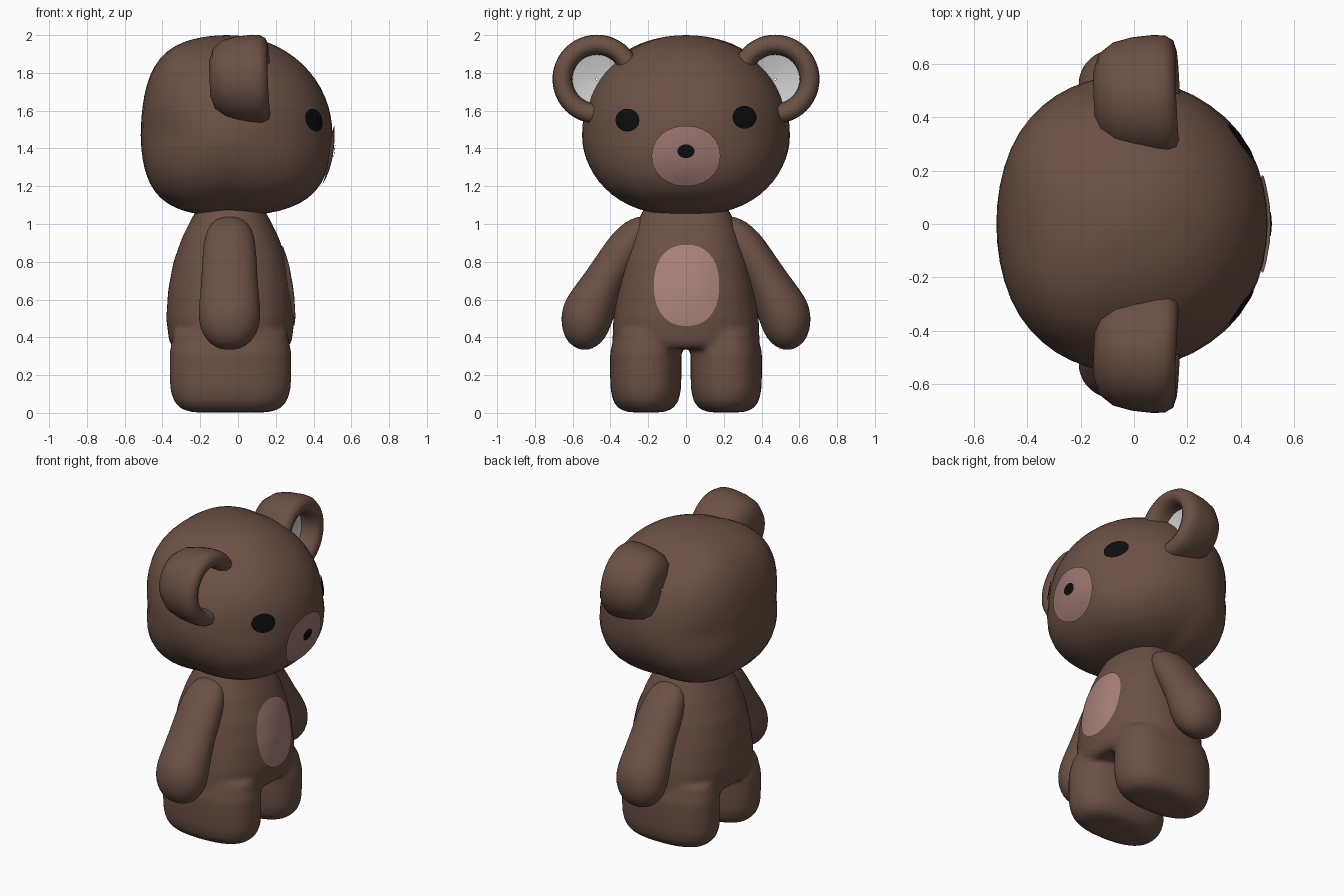
import bpy, bmesh, math
from mathutils import Vector
from mathutils.bvhtree import BVHTree

if "Cube" in bpy.data.objects:
    bpy.data.objects.remove(bpy.data.objects["Cube"])


def material(name, rgb):
    m = bpy.data.materials.new(name)
    m.diffuse_color = (*rgb, 1)
    m.use_nodes = True
    m.node_tree.nodes["Principled BSDF"].inputs["Base Color"].default_value = m.diffuse_color
    return m


BROWN = material("brown_fur", (0.15, 0.082, 0.06))
PINK = material("pink_patch", (0.40, 0.22, 0.20))
MUZZLE = material("muzzle_pink", (0.33, 0.18, 0.165))
BLACK = material("black", (0.004, 0.004, 0.004))


def finish(name, bm, mat=None, fix=True):
    if fix:
        bmesh.ops.recalc_face_normals(bm, faces=bm.faces)
    me = bpy.data.meshes.new(name)
    for f in bm.faces:
        f.smooth = True
    bm.to_mesh(me)
    bm.free()
    ob = bpy.data.objects.new(name, me)
    bpy.context.collection.objects.link(ob)
    if mat:
        me.materials.append(mat)
    return ob


def loft(bm, rings, p=2.0, n=40, caps=True):
    """Skin superellipse rings given as (centre, half axis u, half axis v)."""
    loops = []
    for c, u, v in rings:
        loop = []
        for i in range(n):
            a = 2 * math.pi * i / n
            k = (abs(math.cos(a)) ** p + abs(math.sin(a)) ** p) ** (-1 / p)
            loop.append(bm.verts.new(Vector(c) + k * (Vector(u) * math.cos(a) + Vector(v) * math.sin(a))))
        loops.append(loop)
    for lo, hi in zip(loops, loops[1:]):
        for i in range(n):
            j = (i + 1) % n
            bm.faces.new((lo[i], lo[j], hi[j], hi[i]))
    if caps:
        bm.faces.new(loops[0])
        bm.faces.new(loops[-1])


# head: sphere, boxier at the back and underneath
bm = bmesh.new()
bmesh.ops.create_uvsphere(bm, u_segments=48, v_segments=32, radius=1)
for v in bm.verts:
    x, y, z = v.co
    p = 2.05 + (1.2 * abs(x * z) if x < 0 or z < 0 else 0)
    k = (abs(x) ** p + abs(y) ** p + abs(z) ** p) ** (-1 / p)
    v.co = (-0.06 + k * x * (0.56 if x > 0 else 0.455),
            k * y * 0.55,
            1.47 + k * z * (0.53 if z > 0 else 0.43))
head = finish("head", bm, BROWN)

# body: torso and two legs blended together
bm = bmesh.new()
TORSO = [(0.34, 0.37, 0.30), (0.38, 0.39, 0.325), (0.50, 0.385, 0.34), (0.65, 0.362, 0.33),
         (0.80, 0.33, 0.302), (0.93, 0.29, 0.255), (1.04, 0.245, 0.20), (1.12, 0.20, 0.15)]
loft(bm, [((-0.04, 0, z), (hx, 0, 0), (0, hy, 0)) for z, hy, hx in TORSO], 2.3)
LEG = [(0.003, 0.09, 0.20), (0.02, 0.14, 0.26), (0.06, 0.172, 0.298), (0.12, 0.186, 0.318),
       (0.20, 0.189, 0.322), (0.32, 0.189, 0.322), (0.43, 0.16, 0.30)]
for s in (-1, 1):
    loft(bm, [((-0.04, s * 0.213, z), (hx, 0, 0), (0, hy, 0)) for z, hy, hx in LEG], 2.4)
body = finish("body", bm, BROWN)
rm = body.modifiers.new("blend", "REMESH")
rm.mode = "VOXEL"
rm.voxel_size = 0.014
rm.use_smooth_shade = True
sm = body.modifiers.new("soften", "SMOOTH")
sm.factor = 0.5
sm.iterations = 10

# arms: hanging outwards, swelling into round hands
ARM = [(0.205, 1.03, 0.02, 0.04), (0.22, 1.01, 0.05, 0.085), (0.25, 0.965, 0.085, 0.12),
       (0.30, 0.90, 0.103, 0.138), (0.37, 0.80, 0.104, 0.145), (0.44, 0.68, 0.112, 0.15),
       (0.495, 0.575, 0.134, 0.162), (0.53, 0.50, 0.143, 0.165), (0.555, 0.44, 0.128, 0.15),
       (0.577, 0.39, 0.096, 0.115), (0.59, 0.362, 0.055, 0.07), (0.595, 0.353, 0.02, 0.025)]
for s, side in ((-1, "right"), (1, "left")):
    bm = bmesh.new()
    loft(bm, [((-0.045, s * y, z), (rx, 0, 0), (0, s * 0.83 * r, 0.555 * r)) for y, z, r, rx in ARM], 2.1, 32)
    arm = finish(side + "_arm", bm, BROWN)
    sub = arm.modifiers.new("round", "SUBSURF")
    sub.levels = sub.render_levels = 1

# ears: cupped shells with a pale inner disc
EAR = [(0.01, -0.15), (0.10, -0.147), (0.165, -0.125), (0.207, -0.07), (0.226, 0.0), (0.235, 0.08),
       (0.233, 0.125), (0.215, 0.155), (0.18, 0.165), (0.15, 0.15), (0.132, 0.11), (0.128, 0.02)]


def ear_ring(s, r, x):
    # the open side leans slightly up and out
    return ((x, s * 0.472, 1.767), (-0.04 * r, s * r, 0), (-0.04 * r, 0, r))


for s, side in ((-1, "right"), (1, "left")):
    bm = bmesh.new()
    loft(bm, [ear_ring(s, r, x) for r, x in EAR], 2, 48, caps=False)
    finish(side + "_ear", bm, BROWN)
    bm = bmesh.new()
    loft(bm, [ear_ring(s, r, x) for r, x in ((0.13, 0.05), (0.07, 0.035), (0.005, 0.03))], 2, 32, caps=False)
    finish(side + "_inner_ear", bm)


# face and belly patches: discs projected onto the surface behind them
def patch(name, target, y, z, ry, rz, lift, mat, p=2.0):
    tree = BVHTree.FromObject(target, bpy.context.evaluated_depsgraph_get())
    bm = bmesh.new()
    loft(bm, [((2, y, z), (0, ry * t, 0), (0, 0, rz * t)) for t in (0.02, 0.25, 0.5, 0.75, 1)], p, 36, caps=False)
    bm.faces.new(bm.verts[:][:36])
    for v in bm.verts:
        hit, normal, _, _ = tree.ray_cast(v.co, Vector((-1, 0, 0)))
        v.co = hit + Vector((lift, 0, 0))
    bm.normal_update()
    bmesh.ops.reverse_faces(bm, faces=[f for f in bm.faces if f.normal.x < 0])
    return finish(name, bm, mat, fix=False)


bpy.context.view_layer.update()
patch("muzzle", head, 0, 1.36, 0.182, 0.16, 0.012, MUZZLE, 2.1)
patch("nose", head, 0, 1.385, 0.045, 0.036, 0.018, BLACK)
patch("right_eye", head, -0.31, 1.55, 0.063, 0.06, 0.01, BLACK)
patch("left_eye", head, 0.31, 1.565, 0.063, 0.06, 0.01, BLACK)
patch("belly_patch", body, 0.003, 0.675, 0.173, 0.215, 0.006, PINK, 2.3)
